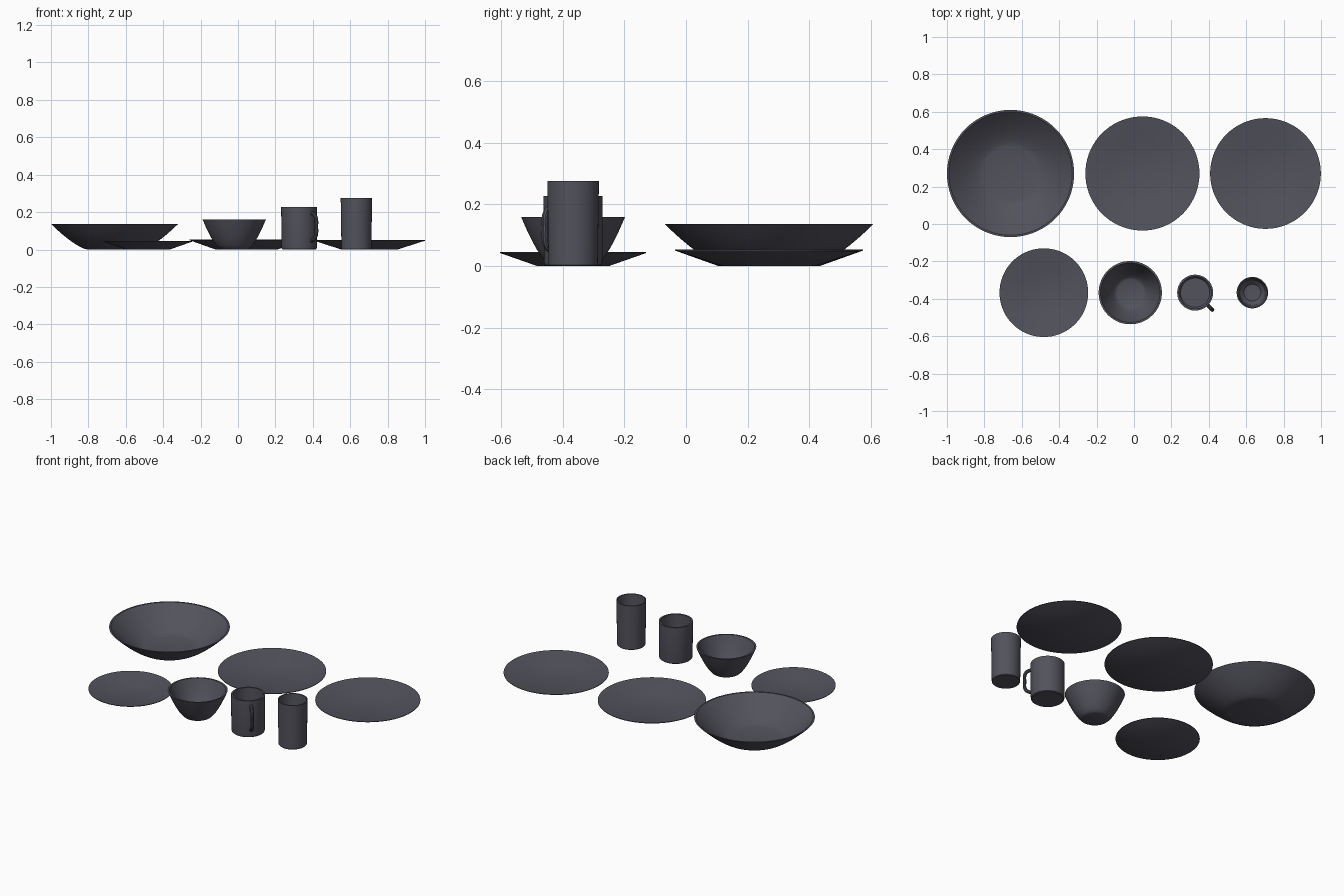
import bpy, bmesh, math
from mathutils import Vector

if "Cube" in bpy.data.objects:
    bpy.data.objects.remove(bpy.data.objects["Cube"])

mat = bpy.data.materials.new("slate_glaze")
mat.diffuse_color = (0.085, 0.085, 0.108, 1)
mat.use_nodes = True
mat.node_tree.nodes["Principled BSDF"].inputs["Base Color"].default_value = mat.diffuse_color


def finish(ob):
    ob.data.materials.append(mat)
    bpy.ops.object.select_all(action='DESELECT')
    ob.select_set(True)
    bpy.context.view_layer.objects.active = ob
    bpy.ops.object.shade_smooth_by_angle(angle=math.radians(30))
    return ob


def lathe(name, x, y, profile, n=72):
    """Revolve (radius, z) points; the profile starts and ends on the axis."""
    bm = bmesh.new()
    rings = []
    for r, z in profile:
        k = 1 if r == 0 else n
        rings.append([bm.verts.new((r * math.cos(2 * math.pi * i / n),
                                    r * math.sin(2 * math.pi * i / n), z)) for i in range(k)])
    for a, b in zip(rings, rings[1:]):
        for i in range(n):
            j = (i + 1) % n
            if len(a) == 1:
                bm.faces.new((a[0], b[j], b[i]))
            elif len(b) == 1:
                bm.faces.new((a[i], a[j], b[0]))
            else:
                bm.faces.new((a[i], a[j], b[j], b[i]))
    bmesh.ops.recalc_face_normals(bm, faces=bm.faces)
    me = bpy.data.meshes.new(name)
    bm.to_mesh(me)
    bm.free()
    ob = bpy.data.objects.new(name, me)
    ob.location = (x, y, 0)
    bpy.context.collection.objects.link(ob)
    return finish(ob)


def plate(name, x, y, r, base, h):
    t = 0.010
    lathe(name, x, y, [(0, 0), (base, 0), (r, h - 0.003), (r, h),
                       (r - 0.004, h), (base + 0.012, t), (0, t)])


def bowl(name, x, y, r, base, h, power, t):
    """Curved wall from base radius to rim; larger power gives a rounder wall."""
    n = 10
    outer = [(base + (r - base) * i / n, h * (i / n) ** power) for i in range(n + 1)]
    inner = [(base + (r - t - base) * i / n, t + (h - t) * (i / n) ** power)
             for i in range(n, -1, -1)]
    lathe(name, x, y, [(0, 0)] + outer + inner + [(0, t)])


# back row: serving bowl and two plates
bowl("serving_bowl", -0.66, 0.27, 0.34, 0.145, 0.137, 1.4, 0.010)
plate("dinner_plate", 0.045, 0.27, 0.305, 0.165, 0.053)
plate("lunch_plate", 0.703, 0.27, 0.296, 0.150, 0.050)

# front row: side plate, small bowl, mug, tumbler
plate("side_plate", -0.482, -0.367, 0.237, 0.117, 0.045)
bowl("cereal_bowl", -0.02, -0.367, 0.169, 0.070, 0.160, 1.5, 0.010)

mx, my = 0.327, -0.367
lathe("mug", mx, my, [(0, 0), (0.088, 0), (0.093, 0.004), (0.095, 0.012), (0.096, 0.228),
                      (0.086, 0.228), (0.085, 0.022), (0.078, 0.012), (0, 0.012)])
lathe("tumbler", 0.633, -0.367, [(0, 0), (0.077, 0), (0.080, 0.004), (0.084, 0.276),
                                 (0.078, 0.276), (0.074, 0.07), (0.066, 0.035),
                                 (0.045, 0.015), (0, 0.010)])

# mug handle: swept loop pointing front right
cu = bpy.data.curves.new("mug_handle", 'CURVE')
cu.dimensions = '3D'
cu.bevel_depth = 0.010
cu.bevel_resolution = 3
cu.use_fill_caps = True
sp = cu.splines.new('BEZIER')
path = [(0.090, 0.198), (0.122, 0.178), (0.130, 0.122), (0.122, 0.066), (0.090, 0.046)]
sp.bezier_points.add(len(path) - 1)
d = Vector((1, -1, 0)).normalized()
for p, (r, z) in zip(sp.bezier_points, path):
    p.co = Vector((mx, my, z)) + d * r
    p.handle_left_type = p.handle_right_type = 'AUTO'
handle = bpy.data.objects.new("mug_handle", cu)
bpy.context.collection.objects.link(handle)
bpy.ops.object.select_all(action='DESELECT')
handle.select_set(True)
bpy.context.view_layer.objects.active = handle
bpy.ops.object.convert(target='MESH')
finish(bpy.context.view_layer.objects.active)
